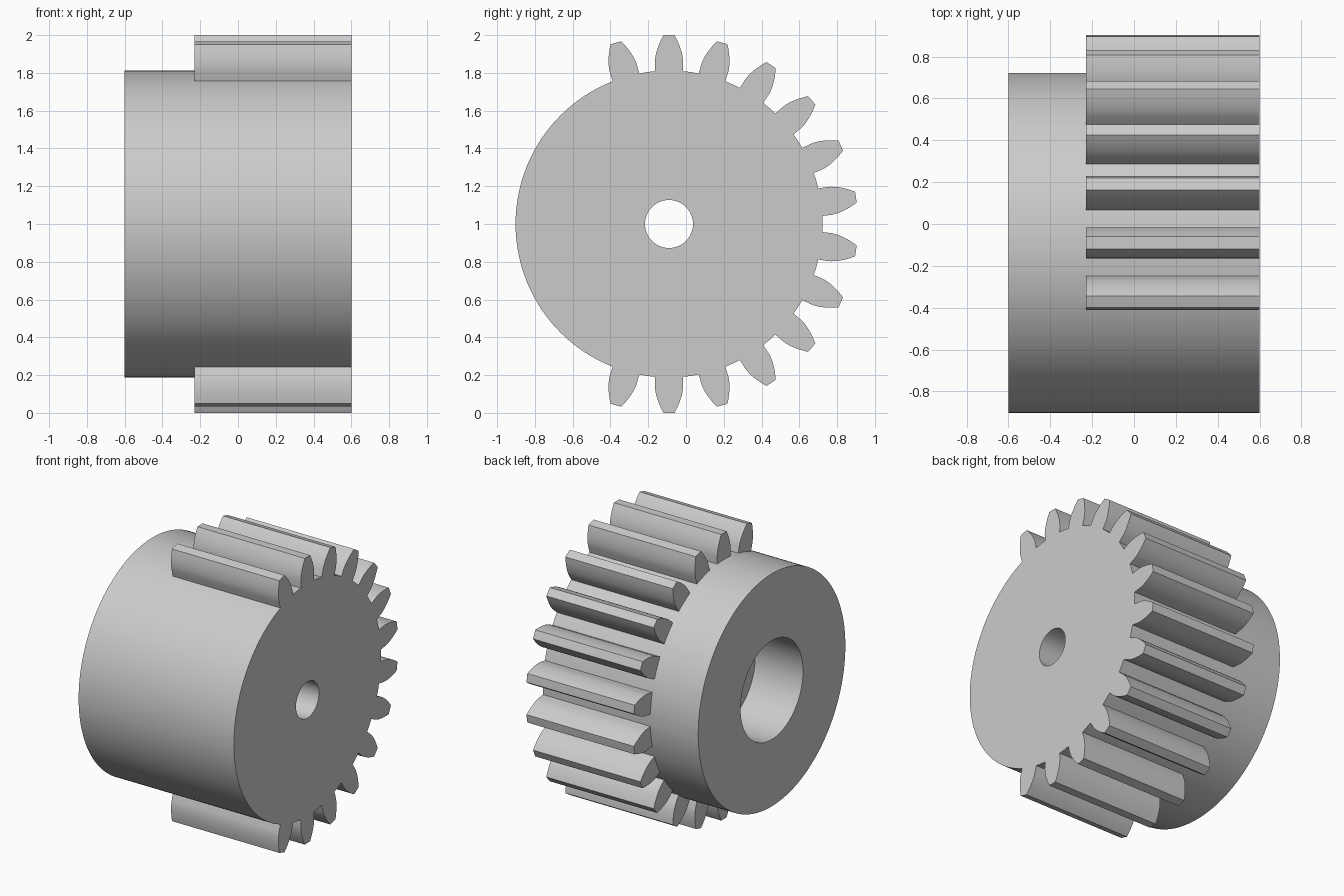
import bpy
import bmesh
from math import pi, sin, cos, tan, acos, radians

cube = bpy.data.objects.get("Cube")
if cube:
    bpy.data.objects.remove(cube, do_unlink=True)

# Gear proportions: 22 pitches around, 14 of them carry teeth
PITCHES, TEETH = 22, 14
PITCH = 2 * pi / PITCHES
TIP_R = 1.0
MODULE = 2 * TIP_R / (PITCHES + 2)
PITCH_R = TIP_R - MODULE
ROOT_R = PITCH_R - 1.25 * MODULE
BASE_R = PITCH_R * cos(radians(20))
BORE_R, RECESS_R = 0.127, 0.345
X_RIGHT, X_STEP, X_LEFT = 0.6, -0.23, -0.6
CENTRE_Y, CENTRE_Z = -0.09, 1.0

steel = bpy.data.materials.new("light grey")
steel.use_nodes = True
grey = (0.6, 0.6, 0.6, 1)
steel.diffuse_color = grey
steel.node_tree.nodes["Principled BSDF"].inputs["Base Color"].default_value = grey


def involute(r):
    a = acos(min(1, BASE_R / r))
    return tan(a) - a


def tooth_profile():
    """Offsets (angle, radius) across one tooth, root to root."""
    half_base = PITCH / 4 + involute(PITCH_R)
    flank = [(-half_base - 0.004, ROOT_R)]
    steps = 7
    for i in range(steps + 1):
        r = BASE_R + (TIP_R - BASE_R) * i / steps
        flank.append((involute(r) - half_base, r))
    return flank + [(0, TIP_R)] + [(-a, r) for a, r in reversed(flank)]


def outline():
    """Closed outline of the partly toothed wheel as (angle, radius)."""
    points = []
    for k in range(-PITCHES // 2, PITCHES // 2):
        centre = (k + 0.5) * PITCH
        if -TEETH // 2 <= k < TEETH // 2:
            points.append((centre - PITCH / 2, ROOT_R))
            points += [(centre + a, r) for a, r in tooth_profile()]
        else:
            points += [(centre + PITCH * (j / 8 - 0.5), ROOT_R) for j in range(8)]
    return points


def sweep(name, columns, section):
    """Turn a radial section around the x axis; section(r) gives (x, radius)."""
    bm = bmesh.new()
    rings = []
    for a, r in columns:
        rings.append([bm.verts.new((x, CENTRE_Y + q * cos(a), CENTRE_Z + q * sin(a)))
                      for x, q in section(r)])
    for i, ring in enumerate(rings):
        after = rings[(i + 1) % len(rings)]
        for j in range(len(ring) - 1):
            bm.faces.new((ring[j], after[j], after[j + 1], ring[j + 1]))
    bmesh.ops.remove_doubles(bm, verts=bm.verts, dist=1e-5)
    mesh = bpy.data.meshes.new(name)
    bm.to_mesh(mesh)
    bm.free()
    mesh.materials.append(steel)
    obj = bpy.data.objects.new(name, mesh)
    bpy.context.collection.objects.link(obj)
    bpy.ops.object.select_all(action="DESELECT")
    obj.select_set(True)
    bpy.context.view_layer.objects.active = obj
    bpy.ops.object.shade_smooth_by_angle(angle=radians(25))
    return obj


columns = outline()

# Toothed wheel with its narrow bore and the recess floor
sweep("toothed_wheel", columns, lambda r: [
    (X_STEP, ROOT_R), (X_STEP, r), (X_RIGHT, r),
    (X_RIGHT, BORE_R), (X_STEP, BORE_R), (X_STEP, RECESS_R)])

# Plain hub with its wide recess
sweep("hub", columns, lambda r: [
    (X_STEP, RECESS_R), (X_LEFT, RECESS_R), (X_LEFT, ROOT_R), (X_STEP, ROOT_R)])
